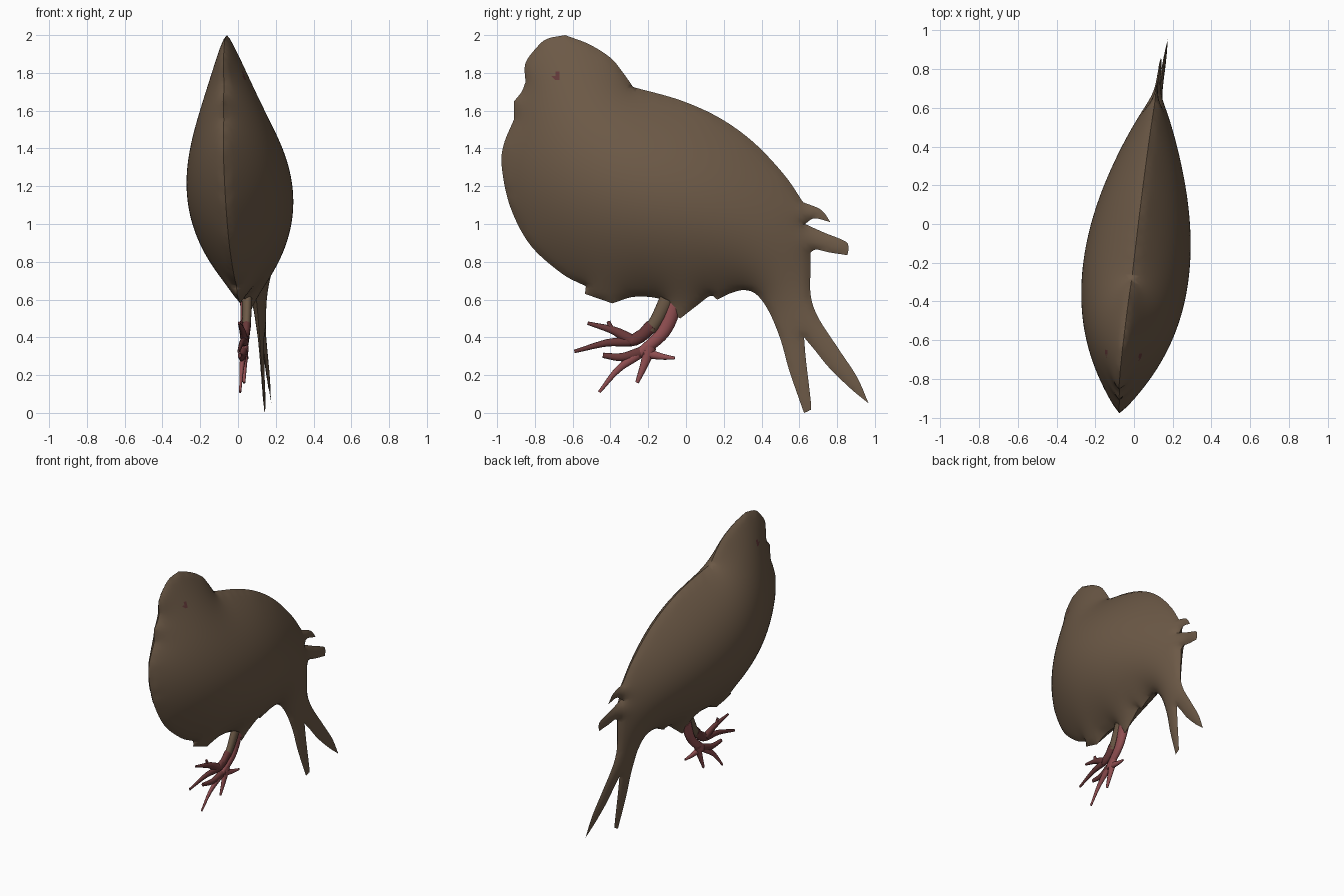
import bpy, bmesh, math
from mathutils import Vector, kdtree
from mathutils.geometry import delaunay_2d_cdt

if "Cube" in bpy.data.objects:
    bpy.data.objects.remove(bpy.data.objects["Cube"])

STEP = 0.022          # spacing of the surface grid
HALF_WIDTH = 0.275    # greatest half thickness of the body
SIDE = Vector((1, -0.11, 0.03)).normalized()


def material(name, colour):
    m = bpy.data.materials.new(name)
    m.use_nodes = True
    m.diffuse_color = (*colour, 1)
    m.node_tree.nodes["Principled BSDF"].inputs["Base Color"].default_value = (*colour, 1)
    return m


BROWN = material("brown_feathers", (0.15, 0.1, 0.062))
PINK = material("pink_leg", (0.29, 0.08, 0.085))
DARK = material("dark_red_leg", (0.14, 0.04, 0.04))
EYE = material("eye_red", (0.12, 0.04, 0.04))


def on_plane(y, z):
    """Point on the slightly turned middle plane of the bird."""
    return Vector((0.0715 + 0.11 * y - 0.03 * z, y, z))


def smooth_path(points, spacing):
    """Catmull-Rom samples through the points, without the last one."""
    p = [Vector(q) for q in points]
    p = [2 * p[0] - p[1]] + p + [2 * p[-1] - p[-2]]
    out = []
    for a, b, c, d in zip(p, p[1:], p[2:], p[3:]):
        n = max(1, math.ceil((c - b).length / spacing))
        for i in range(n):
            t = i / n
            out.append(0.5 * (2 * b + (c - a) * t + (2 * a - 5 * b + 4 * c - d) * t * t
                              + (3 * b - a - 3 * c + d) * t ** 3))
    return out


# Side outline as smooth runs that meet at corners: (y, z)
head = [(-.85, 1.75), (-.85, 1.85), (-.79, 1.935), (-.735, 1.98), (-.64, 2)]
nape = [(-.64, 2), (-.51, 1.95), (-.4, 1.88), (-.34, 1.81), (-.28, 1.725)]
back = [(-.28, 1.725), (-.03, 1.655), (.18, 1.56), (.36, 1.43), (.52, 1.26), (.62, 1.115)]
upper_tuft = [(.62, 1.115), (.715, 1.075), (.765, 1.01)]
upper_tuft_under = [(.765, 1.01), (.68, 1.03), (.63, 1)]
lower_tuft = [(.63, 1), (.73, .955), (.84, .91), (.86, .88), (.855, .835)]
lower_tuft_under = [(.855, .835), (.757, .85), (.69, .865), (.66, .85)]
tail_back = [(.66, .85), (.66, .78), (.66, .625), (.7, .505), (.81, .335), (.905, .19), (.967, .05)]
tail_fork = [(.967, .05), (.87, .13), (.757, .24), (.68, .335), (.625, .4)]
tail_inner = [(.625, .4), (.635, .28), (.662, .045), (.655, .015), (.625, 0)]
tail_front = [(.625, 0), (.6, .07), (.545, .23), (.5, .39), (.44, .535), (.375, .625),
              (.31, .65), (.24, .635), (.165, .6)]
belly = [(.165, .6), (.13, .62), (.06, .57), (-.03, .5)]
thigh = [(-.03, .5), (-.08, .53), (-.13, .6), (-.27, .615), (-.39, .58)]
breast_tuft = [(-.39, .58), (-.535, .63)]
breast = [(-.53, .67), (-.66, .74), (-.825, .89), (-.93, 1.09), (-.975, 1.3),
          (-.965, 1.42), (-.91, 1.555)]
beak = [(-.91, 1.555), (-.91, 1.65)]
face = [(-.91, 1.65), (-.87, 1.7), (-.85, 1.75)]
runs = [head, nape, back, upper_tuft, upper_tuft_under, lower_tuft, lower_tuft_under,
        tail_back, tail_fork, tail_inner, tail_front, belly, thigh, breast_tuft,
        [breast_tuft[-1], breast[0]], breast, beak, face]
outline = [q for run in runs for q in smooth_path(run, 0.012)]

tree = kdtree.KDTree(len(outline))
for i, q in enumerate(outline):
    tree.insert((q.x, q.y, 0), i)
tree.balance()


def inside(y, z):
    hit = False
    for a, b in zip(outline, outline[1:] + outline[:1]):
        if (a.y > z) != (b.y > z) and y < a.x + (z - a.y) * (b.x - a.x) / (b.y - a.y):
            hit = not hit
    return hit


# Grid points inside the outline, with their distance to the edge
gap = {}
for i in range(-46, 47):
    for j in range(0, 93):
        y, z = i * STEP, j * STEP
        if inside(y, z):
            d = tree.find((y, z, 0))[2]
            if d > 0.01:
                gap[i, j] = d

# Relax an inflated height over the grid, zero at the outline
height = dict.fromkeys(gap, 0.0)
links = {}
for (i, j), d in gap.items():
    near = [k for k in ((i + 1, j), (i - 1, j), (i, j + 1), (i, j - 1)) if k in gap]
    links[i, j] = near, len(near) + (4 - len(near)) / min(1, d / STEP)
for _ in range(220):
    for k, (near, weight) in links.items():
        goal = (sum(height[n] for n in near) + 1) / weight
        height[k] += 1.88 * (goal - height[k])
top = max(height.values())


def thickness(k):
    u = max(0, height[k] / top)
    return HALF_WIDTH * math.sqrt((u * u + 0.13 * u) / 1.13)


# Body: triangulate the outline once and push it out to both sides
keys = list(gap)
flat = outline + [Vector((i * STEP, j * STEP)) for i, j in keys]
count = len(outline)
edges = [(i, (i + 1) % count) for i in range(count)]
verts, _, tris, origin, _, _ = delaunay_2d_cdt(flat, edges, [], 1, 1e-6)

bm = bmesh.new()
left, right = [], []
for q, src in zip(verts, origin):
    base = on_plane(q.x, q.y)
    if src and src[0] >= count:
        push = SIDE * thickness(keys[src[0] - count])
        left.append(bm.verts.new(base + push))
        right.append(bm.verts.new(base - push))
    else:
        rim = bm.verts.new(base)
        left.append(rim)
        right.append(rim)
eye_spot = Vector((-.675, 1.785))
for tri in tris:
    middle = sum((verts[i] for i in tri), Vector((0, 0))) / 3
    for sheet, order in ((left, tri), (right, tri[::-1])):
        corners = [sheet[i] for i in order]
        if bm.faces.get(corners) is None:
            f = bm.faces.new(corners)
            f.material_index = int((middle - eye_spot).length < 0.018)
bmesh.ops.recalc_face_normals(bm, faces=bm.faces)


def finish(obj, angle):
    bpy.ops.object.select_all(action='DESELECT')
    obj.select_set(True)
    bpy.context.view_layer.objects.active = obj
    bpy.ops.object.shade_smooth_by_angle(angle=math.radians(angle))


mesh = bpy.data.meshes.new("body")
bm.to_mesh(mesh)
bm.free()
mesh.materials.append(BROWN)
mesh.materials.append(EYE)
body = bpy.data.objects.new("body", mesh)
bpy.context.collection.objects.link(body)
finish(body, 50)


def limb(name, points, start, end, mat, shift):
    """Tapered tube along the middle plane, narrowed sideways."""
    path = smooth_path(points, 0.03) + [Vector(points[-1])]
    rings, sides = [], 10
    b = bmesh.new()
    for i, q in enumerate(path):
        along = (path[min(i + 1, len(path) - 1)] - path[max(i - 1, 0)]).normalized()
        across = Vector((0, -along.y, along.x))
        r = start + (end - start) * i / (len(path) - 1)
        turn = [math.tau * k / sides for k in range(sides)]
        rings.append([b.verts.new(on_plane(q.x, q.y) + SIDE * (shift + 0.7 * r * math.sin(t))
                                  + across * r * math.cos(t)) for t in turn])
    for lo, hi in zip(rings, rings[1:]):
        for k in range(sides):
            n = (k + 1) % sides
            b.faces.new((lo[k], lo[n], hi[n], hi[k]))
    b.faces.new(rings[0])
    b.faces.new(rings[-1])
    bmesh.ops.recalc_face_normals(b, faces=b.faces)
    me = bpy.data.meshes.new(name)
    b.to_mesh(me)
    b.free()
    me.materials.append(mat)
    obj = bpy.data.objects.new(name, me)
    bpy.context.collection.objects.link(obj)
    finish(obj, 60)


# Right leg (lower) and left leg (raised), with toes
limb("right_leg", [(-.06, .58), (-.12, .43), (-.24, .32), (-.36, .23), (-.46, .11)], .045, .008, PINK, -.006)
limb("right_inner_toe", [(-.19, .35), (-.22, .26), (-.26, .16)], .034, .01, PINK, -.006)
limb("right_outer_toe", [(-.24, .32), (-.34, .295), (-.44, .305)], .03, .014, DARK, -.006)
limb("right_hind_toe", [(-.22, .32), (-.14, .3), (-.06, .29)], .028, .008, PINK, -.006)
limb("left_thigh", [(-.1, .6), (-.15, .5), (-.19, .44)], .04, .032, BROWN, .006)
limb("left_leg", [(-.18, .46), (-.27, .385), (-.42, .37), (-.59, .325)], .036, .009, DARK, .006)
limb("left_upper_toe", [(-.28, .38), (-.38, .435), (-.52, .475)], .032, .009, DARK, .006)
limb("left_short_toe", [(-.33, .4), (-.39, .44), (-.41, .485)], .022, .01, DARK, .006)
limb("left_hind_toe", [(-.27, .39), (-.2, .45), (-.17, .5)], .03, .014, DARK, .006)
